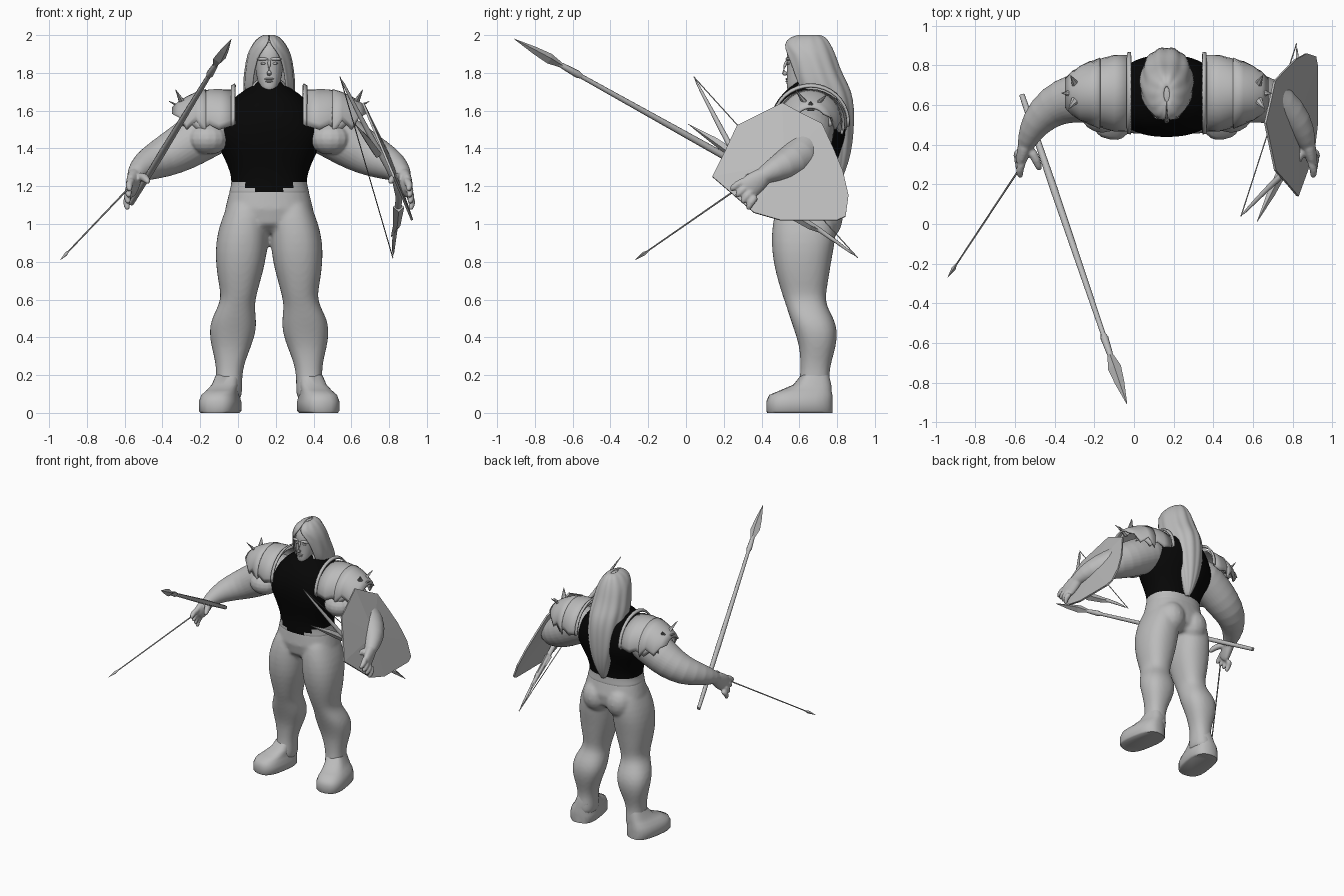
import bpy, bmesh, math
from mathutils import Vector

if "Cube" in bpy.data.objects:
    bpy.data.objects.remove(bpy.data.objects["Cube"], do_unlink=True)

MID = 0.165  # centre line of the body
Z = Vector((0, 0, 1))


def material(name, value):
    m = bpy.data.materials.new(name)
    m.use_nodes = True
    colour = (value, value, value, 1)
    m.diffuse_color = colour
    m.node_tree.nodes["Principled BSDF"].inputs["Base Color"].default_value = colour
    return m


GREY = material("stone grey", 0.5)
BLACK = material("black cloth", 0.002)


def select(objects):
    bpy.ops.object.select_all(action="DESELECT")
    for ob in objects:
        ob.select_set(True)
    bpy.context.view_layer.objects.active = objects[0]


def finish(name, bm, smooth=True, subdiv=0, thick=0, black_rule=None):
    bmesh.ops.recalc_face_normals(bm, faces=bm.faces)
    mesh = bpy.data.meshes.new(name)
    bm.to_mesh(mesh)
    bm.free()
    ob = bpy.data.objects.new(name, mesh)
    bpy.context.collection.objects.link(ob)
    mesh.materials.append(GREY)
    if black_rule:
        mesh.materials.append(BLACK)
        for p in mesh.polygons:
            p.material_index = int(black_rule(p.center))
    if smooth:
        select([ob])
        bpy.ops.object.shade_smooth_by_angle(angle=math.radians(50))
    if thick:
        mod = ob.modifiers.new("thickness", "SOLIDIFY")
        mod.thickness = thick
        mod.offset = 0
    if subdiv:
        mod = ob.modifiers.new("rounding", "SUBSURF")
        mod.levels = mod.render_levels = subdiv
    return ob


def loft(name, rings, closed=True, pair=False, **opts):
    """Skin a list of point rings; pair also builds the other side."""
    made = []
    for side in (("right_", "left_") if pair else ("",)):
        bm = bmesh.new()
        flip = side == "left_"
        loops = [[bm.verts.new((2 * MID - p[0] if flip else p[0], p[1], p[2])) for p in r]
                 for r in rings]
        n = len(loops[0])
        for a, b in zip(loops, loops[1:]):
            for i in range(n if closed else n - 1):
                j = (i + 1) % n
                bm.faces.new((a[i], a[j], b[j], b[i]))
        if closed:
            bm.faces.new(loops[0])
            bm.faces.new(loops[-1])
        made.append(finish(side + name, bm, **opts))
    return made


def fuse(name, objects, voxel, passes):
    """Melt overlapping parts into one smooth skin."""
    select(objects)
    bpy.ops.object.convert(target="MESH")
    bpy.ops.object.join()
    ob = bpy.context.view_layer.objects.active
    ob.name = name
    mod = ob.modifiers.new("skin", "REMESH")
    mod.mode = "VOXEL"
    mod.voxel_size = voxel
    mod.use_smooth_shade = True
    ob.modifiers.new("soften", "SMOOTH").iterations = passes


def oval(x0, x1, y0, y1, z, n=16, power=2.3, turn=0):
    """Horizontal rounded ring filling the given box."""
    pts = []
    for i in range(n):
        a = math.tau * i / n
        c, s = math.cos(a), math.sin(a)
        u = math.copysign(abs(c) ** (2 / power), c) * (x1 - x0) / 2
        v = math.copysign(abs(s) ** (2 / power), s) * (y1 - y0) / 2
        pts.append(Vector(((x0 + x1) / 2 + u * math.cos(turn) - v * math.sin(turn),
                           (y0 + y1) / 2 + u * math.sin(turn) + v * math.cos(turn), z)))
    return pts


def tube(name, path, n=12, **opts):
    """Path points are x, y, z, radius and an optional upright radius."""
    pts = [Vector(p[:3]) for p in path]
    rings = []
    for k, p in enumerate(path):
        t = (pts[min(k + 1, len(pts) - 1)] - pts[max(k - 1, 0)]).normalized()
        side = t.cross(Z).normalized()
        up = side.cross(t)
        rings.append([pts[k] + side * p[3] * math.cos(math.tau * i / n)
                      + up * p[-1] * math.sin(math.tau * i / n) for i in range(n)])
    return loft(name, rings, **opts)


def ball(name, centre, radii, pair=False):
    x, y, z = centre
    rings = []
    for k in range(1, 10):
        r, h = math.sin(math.pi * k / 10), math.cos(math.pi * k / 10)
        rings.append(oval(x - radii[0] * r, x + radii[0] * r, y - radii[1] * r,
                          y + radii[1] * r, z + radii[2] * h, power=2))
    return loft(name, rings, pair=pair)


# Vest, with a dark front tab: z, half width, front, back
vest = [(1.15, .215, .475, .79), (1.168, .212, .475, .79), (1.19, .206, .475, .788),
        (1.22, .199, .475, .785), (1.27, .204, .475, .785), (1.35, .237, .46, .81),
        (1.44, .285, .44, .845), (1.5, .282, .438, .853), (1.55, .262, .44, .855),
        (1.63, .22, .465, .845), (1.69, .165, .51, .81), (1.73, .09, .56, .75),
        (1.78, .06, .58, .72)]
loft("vest", [oval(MID - w, MID + w, f, b, z, n=40) for z, w, f, b in vest], subdiv=1,
     black_rule=lambda c: 1.22 < c.z < 1.74 or (
         c.z > 1.168 and c.y < .6 and abs(c.x - MID) < (.08 if c.z < 1.19 else .12)))

# Hips and legs in one skin; leg rings: outer x, inner x, front, back, height
pelvis = [(.95, .08, .54, .74), (1.0, .19, .48, .80), (1.08, .233, .465, .81),
          (1.16, .213, .474, .791), (1.19, .204, .478, .784)]
leg = [(-.04, .13, .5, .76, 1.14), (-.065, .155, .475, .79, 1.08), (-.098, .16, .455, .80, 1.0),
       (-.12, .158, .45, .79, .9), (-.12, .148, .46, .77, .8), (-.107, .12, .485, .755, .7),
       (-.09, .098, .51, .74, .62), (-.105, .088, .53, .745, .565), (-.142, .098, .55, .785, .5),
       (-.155, .098, .575, .805, .43), (-.142, .07, .60, .795, .35), (-.12, .037, .605, .77, .27),
       (-.115, .022, .605, .757, .2), (-.12, .024, .59, .77, .13), (-.12, .02, .59, .77, .05)]
fuse("hips_and_legs",
     loft("pelvis", [oval(MID - w, MID + w, f, b, z, n=32) for z, w, f, b in pelvis])
     + loft("leg", [oval(*r, n=20) for r in leg], pair=True, subdiv=1)
     + ball("buttock", (MID - .1, .725, 1.03), (.105, .105, .12), pair=True), .012, 5)
foot = [(-.19, 0, .43, .775, 0), (-.2, .01, .425, .775, .01), (-.2, .01, .425, .775, .06),
        (-.187, 0, .44, .775, .095), (-.16, .0, .5, .77, .12), (-.135, .01, .57, .768, .15),
        (-.115, .015, .61, .755, .2)]
loft("boot", [oval(*r, n=24, power=2.8, turn=-.17) for r in foot], pair=True)

# Head and face
head = [(1.695, .025, .55, .62), (1.71, .045, .533, .66), (1.75, .062, .53, .72),
        (1.82, .075, .533, .74), (1.86, .077, .53, .75), (1.89, .076, .53, .75),
        (1.94, .07, .54, .74), (1.975, .04, .58, .70)]
loft("head", [oval(MID - w, MID + w, f, b, z) for z, w, f, b in head], subdiv=1)
tube("nose", [(MID, .54, 1.875, .008), (MID, .518, 1.83, .012), (MID, .51, 1.80, .018),
              (MID, .54, 1.79, .012)], n=8, subdiv=1)
ball("brow", (MID - .032, .543, 1.873), (.034, .016, .009), pair=True)
ball("eye", (MID - .03, .545, 1.85), (.016, .012, .007), pair=True)
ball("upper_lip", (MID, .538, 1.768), (.025, .011, .006))
ball("lower_lip", (MID, .538, 1.755), (.02, .011, .006))

# Hair: z, half width, front, back, half angle left open at the face
hair = [(1.999, .012, .62, .69, .0), (1.988, .05, .555, .735, .0), (1.95, .083, .52, .76, .08),
        (1.9, .11, .525, .785, .5), (1.82, .122, .54, .81, .68), (1.75, .13, .55, .845, .75),
        (1.7, .127, .57, .87, .8), (1.62, .12, .63, .885, .9), (1.5, .105, .70, .883, 1),
        (1.38, .075, .74, .87, 1), (1.27, .035, .76, .835, 1), (1.21, .008, .78, .80, 1)]
rings = []
for z, w, f, b, gap in hair:
    ring = []
    for i in range(49):
        a = gap + (math.tau - 2 * gap) * i / 48
        wave = 1 + .03 * math.cos(11 * a)
        ring.append((MID + w * wave * math.sin(a),
                     (f + b) / 2 - (b - f) / 2 * wave * math.cos(a), z))
    rings.append(ring)
loft("long_hair", rings, closed=False, thick=.014, subdiv=1)
ball("hair_crown", (MID, .65, 1.965), (.05, .08, .033))

# Arms and hands, one skin on each side
parts = tube("arm", [(-.0, .66, 1.54, .11), (-.08, .655, 1.53, .14), (-.2, .645, 1.465, .137),
                     (-.3, .635, 1.4, .128), (-.41, .6, 1.345, .108), (-.5, .51, 1.305, .08),
                     (-.54, .42, 1.265, .05), (-.55, .38, 1.235, .04)],
             n=16, pair=True, subdiv=1)
parts += ball("biceps", (-.16, .56, 1.45), (.11, .1, .085), pair=True)
parts += tube("palm", [(-.54, .43, 1.27, .045, .048), (-.552, .38, 1.23, .037, .06),
                       (-.565, .335, 1.195, .032, .068), (-.57, .31, 1.17, .022, .05)],
              pair=True, subdiv=1)
for i, finger in enumerate(("index", "middle", "ring", "little")):
    t = i / 3
    knuckle = Vector((-.555, .325, 1.235)).lerp(Vector((-.575, .375, 1.15)), t)
    tip = Vector((-.57, .23, 1.175)).lerp(Vector((-.58, .325, 1.07)), t)
    bend = knuckle.lerp(tip, .5) + Vector((-.02, -.008, .005))
    parts += tube(finger + "_finger", [(*knuckle, .024), (*bend, .023), (*tip, .016)],
                  n=8, pair=True, subdiv=1)
parts += tube("thumb", [(-.53, .39, 1.25, .028), (-.49, .32, 1.25, .025),
                        (-.473, .265, 1.215, .016)], n=8, pair=True, subdiv=1)
fuse("right_arm_and_hand", parts[0::2], .007, 3)
fuse("left_arm_and_hand", parts[1::2], .007, 3)


# Shoulder armour: x, depth radius, height radius, how far the edge drops
def arch(x, ry, rz, drop, n=18):
    d = math.radians(drop)
    angles = [-d + (math.pi + 2 * d) * i / n for i in range(n + 1)]
    return [(x, .66 + ry * math.cos(a), 1.535 + rz * math.sin(a)) for a in angles]


rim = [(-.015, .203, .205, 2), (-.035, .2, .192, 6)]
guard = [(-.03, .188, .17, 5), (-.1, .187, .173, 12), (-.15, .174, .172, 3),
         (-.2, .157, .16, 18), (-.25, .13, .135, 0), (-.29, .1, .105, 10)]
plate = [(-.17, .175, .174, 20), (-.22, .157, .158, -5), (-.27, .132, .135, 15),
         (-.31, .11, .11, -15), (-.345, .085, .08, -35)]
for part, table in (("collar_rim", rim), ("shoulder_guard", guard), ("shoulder_plate", plate)):
    loft(part, [arch(*r) for r in table], closed=False, pair=True, thick=.012)
for i, tip in enumerate([(-.33, .58, 1.71), (-.365, .66, 1.65), (-.32, .75, 1.69)]):
    base = Vector((-.27, .66, 1.6)).lerp(Vector(tip), .2)
    tube(f"shoulder_spike_{i}", [(*base, .03, .015), (*tip, .002)], n=6, pair=True, smooth=False)

# Spear held in the right hand
tail, point = Vector((-.565, .65, 1.11)), Vector((-.035, -.91, 1.98))


def spear(name, stations, n):
    tube(name, [(*tail.lerp(point, t), *r) for t, *r in stations], n=n, smooth=n > 4)


spear("spear_shaft", [(0, .014), (.3, .019), (.8, .012)], 8)
spear("spear_socket", [(.77, .012), (.785, .02), (.83, .016), (.86, .01)], 8)
spear("spear_blade", [(.83, .01), (.88, .034, .028), (.93, .024, .02), (1, .001)], 4)

# Arrow in the right hand
tube("arrow_shaft", [(-.55, .32, 1.22, .005), (-.91, -.225, .842, .004)], n=6)
tube("arrow_head", [(-.895, -.2, .858, .004), (-.91, -.225, .842, .011),
                    (-.94, -.27, .81, .001)], n=4, smooth=False)

# Bow in the left hand
top, bottom = (.54, .04, 1.78), (.82, .91, .82)
tube("bow_limbs", [(*top, .006), (.62, .125, 1.62, .012), (.735, .24, 1.4, .018),
                   (.86, .35, 1.2, .022), (.85, .5, 1.09, .02), (.83, .7, .98, .015),
                   (*bottom, .006)], n=8, subdiv=1)
tube("bow_string", [(*top, .003), (*bottom, .003)], n=6)
tube("bow_upper_spike", [(.74, .25, 1.37, .025), (.69, .15, 1.44, .02), (.62, .01, 1.53, .001)],
     n=4, smooth=False)
tube("bow_lower_spike", [(.85, .5, 1.09, .03), (.84, .66, .99, .02), (.81, .78, .93, .001)],
     n=4, smooth=False)

# Faceted shield on the left forearm, leaning outward at the bottom
outline = [(.27, 1.52), (.51, 1.64), (.62, 1.58), (.72, 1.53), (.78, 1.4), (.83, 1.28),
           (.86, 1.15), (.845, 1.04), (.8, 1.02), (.5, 1.02), (.36, 1.06), (.14, 1.25),
           (.2, 1.37)]
bm = bmesh.new()
edge = [bm.verts.new((.67 + .42 * (1.62 - z), y, z)) for y, z in outline]
hub = bm.verts.new((.82, .52, 1.32))
for a, b in zip(edge, edge[1:] + edge[:1]):
    bm.faces.new((a, b, hub))
finish("shield", bm, smooth=False, thick=.012)
